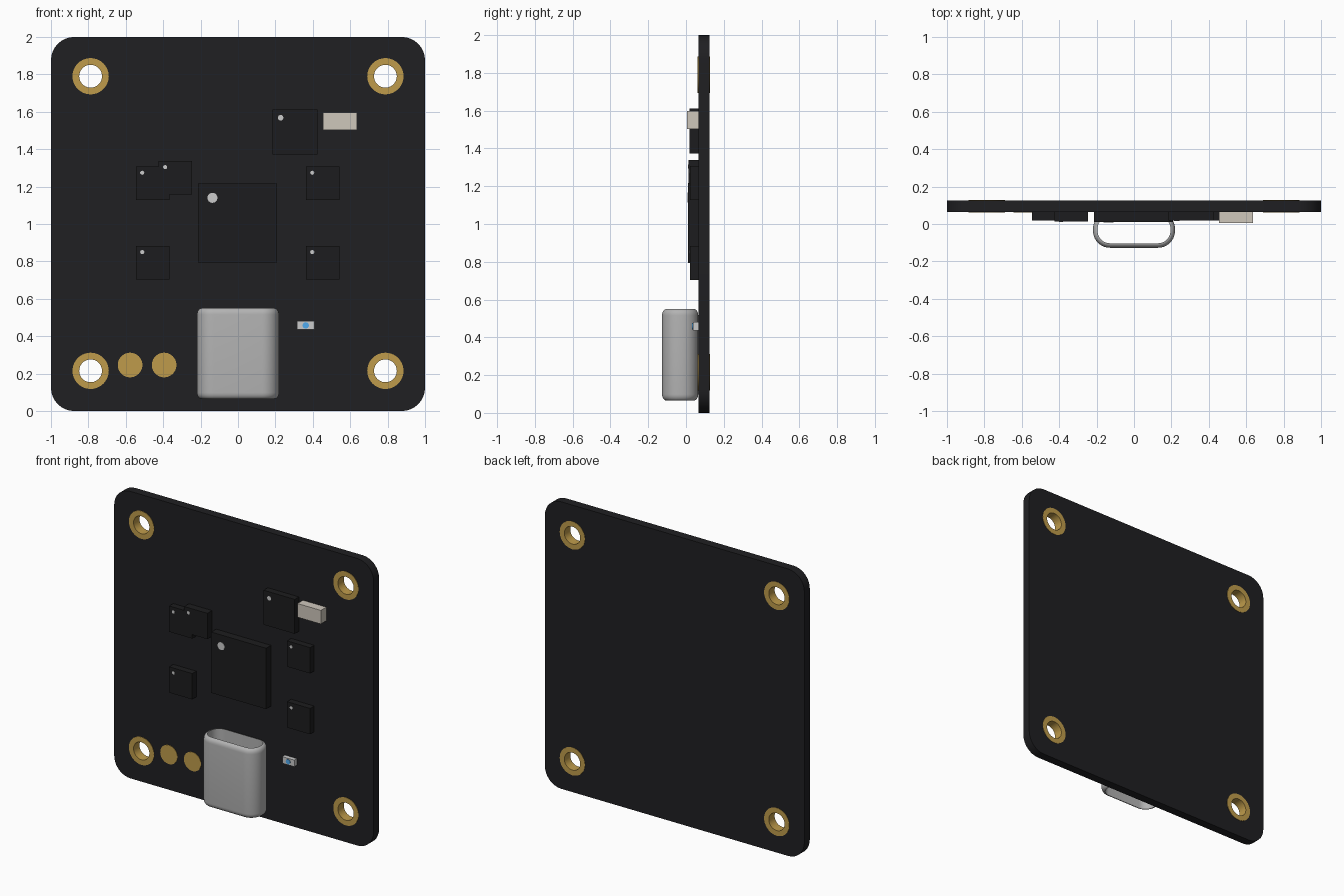
import bpy, bmesh, math

if "Cube" in bpy.data.objects:
    bpy.data.objects.remove(bpy.data.objects["Cube"])


def material(name, color):
    m = bpy.data.materials.new(name)
    m.diffuse_color = (*color, 1)
    m.use_nodes = True
    m.node_tree.nodes["Principled BSDF"].inputs["Base Color"].default_value = m.diffuse_color
    return m


BOARD = material("board_black", (0.014, 0.014, 0.016))
CHIP = material("chip_black", (0.012, 0.012, 0.013))
GOLD = material("gold", (0.52, 0.33, 0.07))
CERAMIC = material("ceramic", (0.62, 0.57, 0.50))
WHITE = material("white", (0.75, 0.75, 0.72))
BLUE = material("blue", (0.08, 0.40, 0.85))
STEEL = material("steel", (0.45, 0.45, 0.45))


def circle(cx, cz, r, n=40):
    return [(cx + r * math.cos(2 * math.pi * i / n), cz + r * math.sin(2 * math.pi * i / n))
            for i in range(n)]


def rounded_rect(cx, cz, hx, hz, r, n=8):
    pts = []
    for q, (sx, sz) in enumerate([(1, 1), (-1, 1), (-1, -1), (1, -1)]):
        for i in range(n + 1):
            a = math.pi / 2 * (q + i / n)
            pts.append((cx + sx * (hx - r) + r * math.cos(a), cz + sz * (hz - r) + r * math.sin(a)))
    return pts


def link(name, mesh, mat):
    ob = bpy.data.objects.new(name, mesh)
    bpy.context.collection.objects.link(ob)
    mesh.materials.clear()
    mesh.materials.append(mat)
    bpy.ops.object.select_all(action='DESELECT')
    ob.select_set(True)
    bpy.context.view_layer.objects.active = ob
    bpy.ops.object.shade_smooth_by_angle(angle=math.radians(35))
    return ob


def plate(name, loops, y0, y1, mat):
    """Extrude an x/z outline (further loops are holes) from y0 to y1."""
    cu = bpy.data.curves.new(name, 'CURVE')
    cu.dimensions = '2D'
    cu.fill_mode = 'BOTH'
    cu.extrude = (y1 - y0) / 2
    for pts in loops:
        s = cu.splines.new('POLY')
        s.points.add(len(pts) - 1)
        for p, (x, z) in zip(s.points, pts):
            p.co = (x, z, 0, 1)
        s.use_cyclic_u = True
    tmp = bpy.data.objects.new("tmp", cu)
    bpy.context.collection.objects.link(tmp)
    bpy.context.view_layer.update()
    mesh = bpy.data.meshes.new_from_object(
        tmp.evaluated_get(bpy.context.evaluated_depsgraph_get()))
    bpy.data.objects.remove(tmp)
    bm = bmesh.new()
    bm.from_mesh(mesh)
    bmesh.ops.remove_doubles(bm, verts=bm.verts, dist=1e-5)
    for v in bm.verts:
        x, z, d = v.co
        v.co = (x, (y0 + y1) / 2 - d, z)
    bmesh.ops.recalc_face_normals(bm, faces=bm.faces)
    bm.to_mesh(mesh)
    bm.free()
    mesh.name = name
    return link(name, mesh, mat)


def box(name, x0, x1, z0, z1, y0, mat):
    return plate(name, [[(x0, z0), (x1, z0), (x1, z1), (x0, z1)]], y0, FRONT, mat)


FRONT, BACK = 0.065, 0.125

# Circuit board with four plated mounting holes
holes = [(sx * 0.788, z) for sx in (-1, 1) for z in (0.215, 1.79)]
plate("board", [rounded_rect(0, 1, 1, 1, 0.125)] + [circle(x, z, 0.08) for x, z in holes],
      FRONT, BACK, BOARD)
for x, z in holes:
    plate("mounting_ring", [circle(x, z, 0.097), circle(x, z, 0.061)],
          FRONT - 0.003, BACK + 0.002, GOLD)

# Solder pads
for x in (-0.577, -0.395):
    plate("solder_pad", [circle(x, 0.246, 0.066)], FRONT - 0.003, FRONT + 0.001, GOLD)

# Chips: x0, x1, z0, z1, front y, dot offset from upper left corner, dot radius
chips = [("main_chip", -0.214, 0.209, 0.793, 1.217, 0.011, 0.077, 0.027),
         ("overlapping_chip", -0.424, -0.246, 1.158, 1.338, 0.013, 0.034, 0.011),
         ("power_chip", 0.184, 0.424, 1.372, 1.612, 0.019, 0.044, 0.015)]
for x in (-0.545, 0.364):
    for z in (0.703, 1.127):
        chips.append(("small_chip", x, x + 0.178, z, z + 0.18, 0.02, 0.033, 0.011))
for name, x0, x1, z0, z1, y, off, r in chips:
    box(name, x0, x1, z0, z1, y, CHIP)
    plate(name + "_dot", [circle(x0 + off, z1 - off, r, 24)], y - 0.002, y + 0.001, WHITE)

# Crystal and status light
box("crystal", 0.455, 0.635, 1.502, 1.597, 0.005, CERAMIC)
box("status_light_body", 0.316, 0.409, 0.435, 0.481, 0.036, WHITE)
plate("status_light_lens", [circle(0.362, 0.458, 0.017, 24)], 0.033, 0.037, BLUE)

# Connector shell: open tube with rounded rims
bm = bmesh.new()
Z0, Z1, WALL, R = 0.065, 0.55, 0.024, 0.09
section = [(WALL, Z0 + 0.001), (WALL, Z1 - 0.001)]
arc = [(WALL * (1 - math.sin(math.pi / 2 * i / 6)), 0.034 * (1 - math.cos(math.pi / 2 * i / 6)))
       for i in range(7)]
section += [(d, Z1 - h) for d, h in arc]
section += [(d, Z0 + h) for d, h in reversed(arc)]
rings = []
for d, z in section:
    outline = rounded_rect(0, -0.031, 0.219 - d, 0.096 - d, R - d, 10)
    rings.append([bm.verts.new((x, y, z)) for x, y in outline])
n = len(rings[0])
for a, b in zip(rings, rings[1:] + rings[:1]):
    for i in range(n):
        j = (i + 1) % n
        bm.faces.new((a[i], a[j], b[j], b[i]))
bmesh.ops.recalc_face_normals(bm, faces=bm.faces)
mesh = bpy.data.meshes.new("connector_shell")
bm.to_mesh(mesh)
bm.free()
link("connector_shell", mesh, STEEL)
